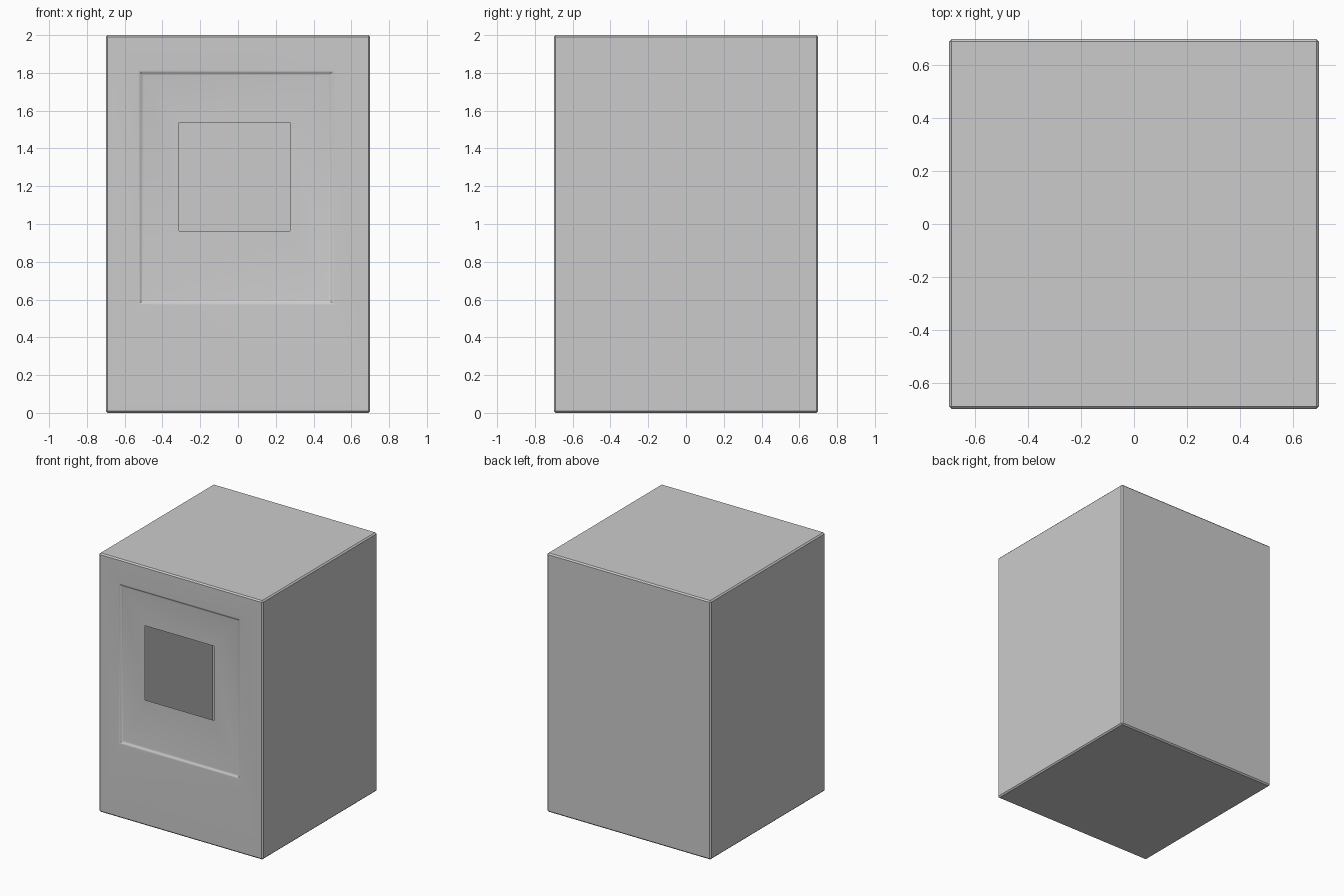
import bpy, bmesh

if "Cube" in bpy.data.objects:
    bpy.data.objects.remove(bpy.data.objects["Cube"])

HALF, HEIGHT, BEVEL = 0.7, 2.0, 0.01

bm = bmesh.new()

# Hollow thin-walled cabinet with chamfered edges
bmesh.ops.create_cube(bm, size=1)
for v in bm.verts:
    v.co.x *= 2 * HALF
    v.co.y *= 2 * HALF
    v.co.z = (v.co.z + 0.5) * HEIGHT
bmesh.ops.bevel(bm, geom=bm.edges[:], offset=BEVEL, segments=1,
                affect='EDGES', profile=0.5)

# Open the front so it can be rebuilt with the recess and window
front = [f for f in bm.faces if f.normal.y < -0.99]
bmesh.ops.delete(bm, geom=front, context='FACES_ONLY')


def ring(x0, x1, z0, z1, y):
    """Rectangle of vertices on the front."""
    return [bm.verts.new((x, y, z)) for x, z in
            ((x0, z0), (x1, z0), (x1, z1), (x0, z1))]


# Front border, softly sloped recess, then the window opening
rings = [ring(-HALF + BEVEL, HALF - BEVEL, BEVEL, HEIGHT - BEVEL, -HALF)]
for inset, depth in ((0, 0), (0.006, 0.001), (0.012, 0.004),
                     (0.018, 0.008), (0.024, 0.011), (0.030, 0.012)):
    rings.append(ring(-0.53 + inset, 0.51 - inset,
                      0.57 + inset, 1.815 - inset, -HALF + depth))
rings.append(ring(-0.312, 0.276, 0.963, 1.537, -HALF + 0.012))

for outer, inner in zip(rings, rings[1:]):
    for i in range(4):
        j = (i + 1) % 4
        bm.faces.new((outer[i], outer[j], inner[j], inner[i]))

bmesh.ops.remove_doubles(bm, verts=bm.verts[:], dist=0.0005)

mesh = bpy.data.meshes.new("cabinet_shell")
bm.to_mesh(mesh)
bm.free()
cabinet = bpy.data.objects.new("cabinet_shell", mesh)
bpy.context.collection.objects.link(cabinet)

# Smooth recess slope, crisp chamfers
bpy.context.view_layer.objects.active = cabinet
cabinet.select_set(True)
bpy.ops.object.shade_smooth_by_angle(angle=0.6)
